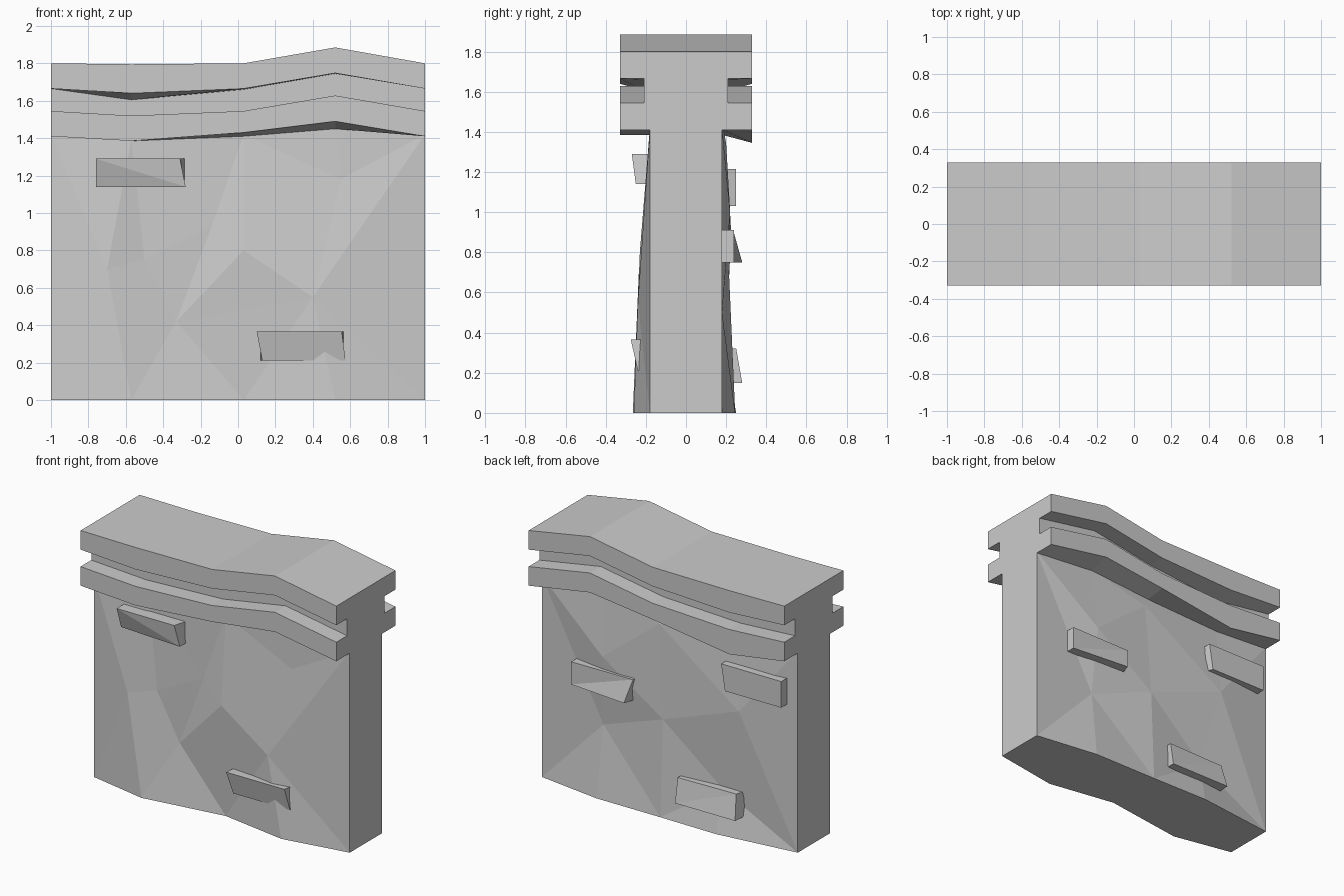
import bpy, bmesh
from mathutils import Vector
from mathutils.geometry import delaunay_2d_cdt

if "Cube" in bpy.data.objects:
    bpy.data.objects.remove(bpy.data.objects["Cube"])

XS = [-1, -0.57, 0.03, 0.52, 1]            # stations along the wall
LIFT = [0, -0.025, 0, 0.083, 0]            # wave of the coping


def finish(name, bm):
    bmesh.ops.remove_doubles(bm, verts=bm.verts, dist=1e-4)
    bmesh.ops.recalc_face_normals(bm, faces=bm.faces)
    me = bpy.data.meshes.new(name)
    bm.to_mesh(me)
    bm.free()
    ob = bpy.data.objects.new(name, me)
    bpy.context.collection.objects.link(ob)
    return ob


# Coping: grooved section lofted along the wavy stations
bm = bmesh.new()
TOP = [1.80, 1.795, 1.80, 1.885, 1.80]
UNDER_IN = [1.665, 1.605, 1.66, 1.745, 1.665]
LOW_IN = [1.41, 1.385, 1.41, 1.45, 1.41]
LOW_FRONT = [1.41, 1.385, 1.43, 1.49, 1.41]
LOW_BACK = [1.41, 1.345, 1.43, 1.49, 1.41]
rings = []
for i, x in enumerate(XS):
    under, ledge = 1.665 + LIFT[i], 1.545 + LIFT[i]
    sec = [(-.33, TOP[i]), (.33, TOP[i]), (.33, under), (.21, UNDER_IN[i]),
           (.21, ledge), (.33, ledge), (.33, LOW_BACK[i]), (.18, LOW_IN[i]),
           (-.18, LOW_IN[i]), (-.33, LOW_FRONT[i]), (-.33, ledge),
           (-.21, ledge), (-.21, UNDER_IN[i]), (-.33, under)]
    rings.append([bm.verts.new((x, y, z)) for y, z in sec])
for a, b in zip(rings, rings[1:]):
    n = len(a)
    for k in range(n):
        bm.faces.new((a[k], a[(k + 1) % n], b[(k + 1) % n], b[k]))
bm.faces.new(rings[0])
bm.faces.new(rings[-1])
finish("coping", bm)

# Wall: two rough faceted faces joined by flat ends
bm = bmesh.new()


def rough_face(bottom, inner, side):
    """Triangulate outline plus inner (x, z, depth) points, return edge rows."""
    low = [(x, 0, d) for x, d in bottom]
    high = [(x, z + 0.01, 0.18) for x, z in zip(XS, LOW_IN)]
    pts = low + high[::-1] + inner
    outline = list(range(len(low) + len(high)))
    res = delaunay_2d_cdt([Vector((p[0], p[1])) for p in pts], [], [outline], 1, 1e-5)
    vs = [bm.verts.new((co.x, side * pts[res[3][i][0]][2], co.y))
          for i, co in enumerate(res[0])]
    for f in res[2]:
        bm.faces.new([vs[i] for i in f])
    where = {res[3][i][0]: vs[i] for i in range(len(vs))}
    n = len(low)
    return [where[i] for i in range(n)], [where[i] for i in range(n, n + 5)][::-1]


front_low, front_high = rough_face(
    [(-1, .18), (-.57, .265), (.03, .18), (.52, .26), (1, .18)],
    [(-.33, .42, .18), (-.50, .75, .19), (-.70, .70, .235), (-.14, .93, .185),
     (.03, .80, .23), (.40, .55, .24), (.55, 1.18, .185)], -1)
back_low, back_high = rough_face(
    [(-1, .18), (-.41, .25), (.03, .245), (.53, .245), (1, .18)],
    [(.03, .68, .215), (.52, .50, .18), (-.57, .90, .225), (.07, 1.34, .2),
     (-.42, .30, .19), (.5, 1.0, .22)], 1)
bm.faces.new(front_low + back_low[::-1])
bm.faces.new(front_high + back_high[::-1])
for k in (0, -1):
    bm.faces.new((front_low[k], front_high[k], back_high[k], back_low[k]))
finish("wall", bm)


# Protruding bricks with uneven outer faces
def brick(name, x0, x1, z0, z1, side, depths, skew):
    bm = bmesh.new()
    corners = [(x0, z0), (x1, z0), (x1, z1), (x0, z1)]
    inner = [bm.verts.new((x, side * 0.16, z)) for x, z in corners]
    outer = [bm.verts.new((x + s, side * d, z))
             for (x, z), d, s in zip(corners, depths, skew)]
    for k in range(4):
        j = (k + 1) % 4
        bm.faces.new((inner[k], inner[j], outer[j], outer[k]))
    bm.faces.new(inner)
    bm.faces.new((outer[0], outer[1], outer[3]))
    bm.faces.new((outer[1], outer[2], outer[3]))
    finish(name, bm)


# depths: bottom left, bottom right, top right, top left (in x order)
brick("front_brick_upper", -.76, -.28, 1.14, 1.29, -1, (.22, .25, .27, .27), (0, 0, -.03, 0))
brick("front_brick_lower", .11, .575, .21, .365, -1, (.24, .24, .275, .275), (.02, 0, -.02, -.01))
brick("back_brick_right", .25, .73, .75, .91, 1, (.28, .24, .24, .235), (.04, 0, 0, 0))
brick("back_brick_left", -.92, -.45, 1.03, 1.215, 1, (.25, .25, .25, .25), (0, -.03, 0, 0))
brick("back_brick_lower", -.59, -.11, .15, .32, 1, (.28, .28, .25, .24), (.01, 0, 0, .03))
